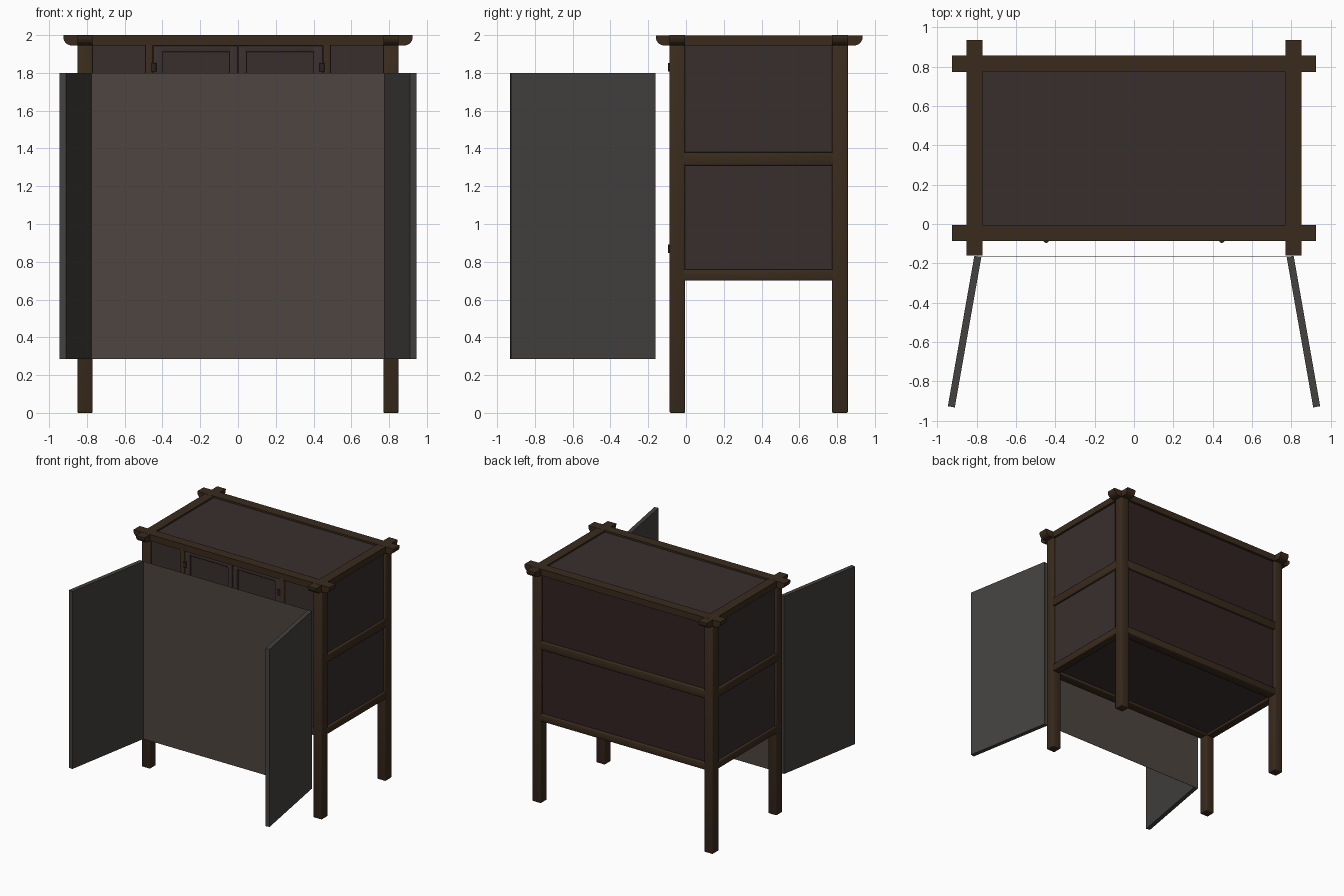
import bpy, bmesh, math
from mathutils import Matrix, Vector

if "Cube" in bpy.data.objects:
    bpy.data.objects.remove(bpy.data.objects["Cube"])


def material(name, rgb):
    m = bpy.data.materials.new(name)
    m.diffuse_color = (*rgb, 1)
    m.use_nodes = True
    m.node_tree.nodes["Principled BSDF"].inputs["Base Color"].default_value = m.diffuse_color
    return m


WOOD = material("dark_wood", (0.042, 0.024, 0.012))
PANEL = material("panel_wood", (0.040, 0.028, 0.026))
BACK = material("back_wood", (0.032, 0.016, 0.016))
SCREEN = material("screen_cloth", (0.075, 0.060, 0.050))
WING = material("wing_cloth", (0.058, 0.054, 0.050))
METAL = material("dark_metal", (0.02, 0.018, 0.016))


def finish(name, bm, mat, bevel=0.0):
    if bevel:
        bmesh.ops.bevel(bm, geom=bm.edges[:], offset=bevel, segments=2,
                        profile=0.5, affect='EDGES', clamp_overlap=True)
    bmesh.ops.recalc_face_normals(bm, faces=bm.faces)
    me = bpy.data.meshes.new(name)
    bm.to_mesh(me)
    bm.free()
    ob = bpy.data.objects.new(name, me)
    bpy.context.collection.objects.link(ob)
    me.materials.append(mat)
    bpy.ops.object.select_all(action='DESELECT')
    ob.select_set(True)
    bpy.context.view_layer.objects.active = ob
    bpy.ops.object.shade_smooth_by_angle(angle=math.radians(50))
    return ob


def box(name, x, y, z, mat, bevel=0.0):
    """Box from (min, max) ranges."""
    bm = bmesh.new()
    bmesh.ops.create_cube(bm, size=1)
    for v in bm.verts:
        v.co = Vector([(r[0] + r[1]) / 2 + c * (r[1] - r[0])
                       for r, c in zip((x, y, z), v.co)])
    return finish(name, bm, mat, bevel)


def pair(name, x, y, z, mat, bevel=0.0):
    """The same box on the left and right."""
    box("right_" + name, x, y, z, mat, bevel)
    box("left_" + name, (-x[1], -x[0]), y, z, mat, bevel)


def beam(name, along, ends, across, top):
    """Top beam whose lower end corners are rounded."""
    r, low = 0.045, 1.945
    prof = [(ends[0], top), (ends[1], top)]
    arc = [i * math.pi / 12 for i in range(7)]
    prof += [(ends[1] - r + r * math.cos(a), low + r - r * math.sin(a)) for a in arc]
    prof += [(ends[0] + r - r * math.cos(a), low + r - r * math.sin(a)) for a in reversed(arc)]
    bm = bmesh.new()
    place = (lambda u, w, z: (u, w, z)) if along == 'x' else (lambda u, w, z: (w, u, z))
    face = bm.faces.new([bm.verts.new(place(u, across[0], z)) for u, z in prof])
    new = bmesh.ops.extrude_face_region(bm, geom=[face])["geom"]
    d = across[1] - across[0]
    shift = (0, d, 0) if along == 'x' else (d, 0, 0)
    bmesh.ops.translate(bm, vec=shift, verts=[g for g in new if isinstance(g, bmesh.types.BMVert)])
    finish(name, bm, WOOD)


XI, XO = 0.77, 0.85            # post inner and outer x
F, B = (-0.087, -0.005), (0.773, 0.857)   # front and back post depth
LOW, MID, TOP = (0.70, 0.76), (1.31, 1.38), 1.95
E = 0.006

# Posts
pair("front_leg", (XI, XO), F, (0, 1.97), WOOD, E)
pair("back_leg", (XI, XO), B, (0, 1.97), WOOD, E)

# Crossing top beams
beam("front_top_beam", 'x', (-0.925, 0.925), F, 2.0)
beam("back_top_beam", 'x', (-0.925, 0.925), B, 2.0)
beam("right_top_beam", 'y', (-0.16, 0.935), (XI, XO), 1.999)
beam("left_top_beam", 'y', (-0.16, 0.935), (-XO, -XI), 1.999)

# Rails
pair("side_low_rail", (XI + 0.01, XO), (-0.02, 0.79), LOW, WOOD, E)
pair("side_middle_rail", (XI + 0.01, XO), (-0.02, 0.79), MID, WOOD, E)
box("back_low_rail", (-0.78, 0.78), (B[0], B[1]), LOW, WOOD, E)
box("back_middle_rail", (-0.78, 0.78), (B[0] + 0.01, B[1]), MID, WOOD, E)
box("front_low_rail", (-0.78, 0.78), F, LOW, WOOD, E)

# Top, bottom, side and back panels, set back inside the frame
box("top_panel", (-0.78, 0.78), (-0.015, 0.785), (1.955, 1.985), PANEL)
box("bottom_panel", (-0.78, 0.78), (-0.015, 0.785), (0.72, 0.74), PANEL)
for part, z in (("lower", (0.75, 1.32)), ("upper", (1.37, 1.96))):
    pair(part + "_side_panel", (0.805, 0.83), (-0.015, 0.785), z, PANEL)
    box(part + "_back_panel", (-0.78, 0.78), (0.81, 0.835), z, BACK)

# Front: fixed side panels and door posts
pair("front_side_panel", (0.48, 0.78), (-0.065, -0.04), (0.75, 1.96), PANEL)
pair("door_post", (0.45, 0.49), F, (0.74, 1.96), WOOD, E)

# Two doors: stiles, rails and inset panel
DY = (-0.075, -0.035)
pair("door_inner_stile", (0.002, 0.045), DY, (0.762, 1.944), PANEL, 0.004)
pair("door_outer_stile", (0.40, 0.448), DY, (0.762, 1.944), PANEL, 0.004)
pair("door_top_rail", (0.04, 0.405), DY, (1.91, 1.944), PANEL, 0.004)
pair("door_bottom_rail", (0.04, 0.405), DY, (0.762, 0.80), PANEL, 0.004)
pair("door_panel", (0.04, 0.405), (-0.06, -0.045), (0.79, 1.92), PANEL)

# Hinge barrels
for side, s in (("right", 1), ("left", -1)):
    for part, z in (("upper", 1.83), ("lower", 0.87)):
        bm = bmesh.new()
        bmesh.ops.create_cone(bm, cap_ends=True, segments=16, radius1=0.014,
                              radius2=0.014, depth=0.045,
                              matrix=Matrix.Translation((s * 0.446, -0.082, z)))
        finish(f"{side}_{part}_hinge", bm, METAL)

# Folding screen: thin centre sheet and two wings splayed 10 degrees
box("screen_centre", (-0.79, 0.79), (-0.167, -0.165), (0.285, 1.80), SCREEN)
for side, s in (("right", 1), ("left", -1)):
    ob = box(side + "_screen_wing", (-0.018, 0.018), (-0.388, 0.388),
             (0.285, 1.80), WING)
    ob.location = (s * 0.861, -0.547, 0)
    ob.rotation_euler = (0, 0, s * math.radians(10))
